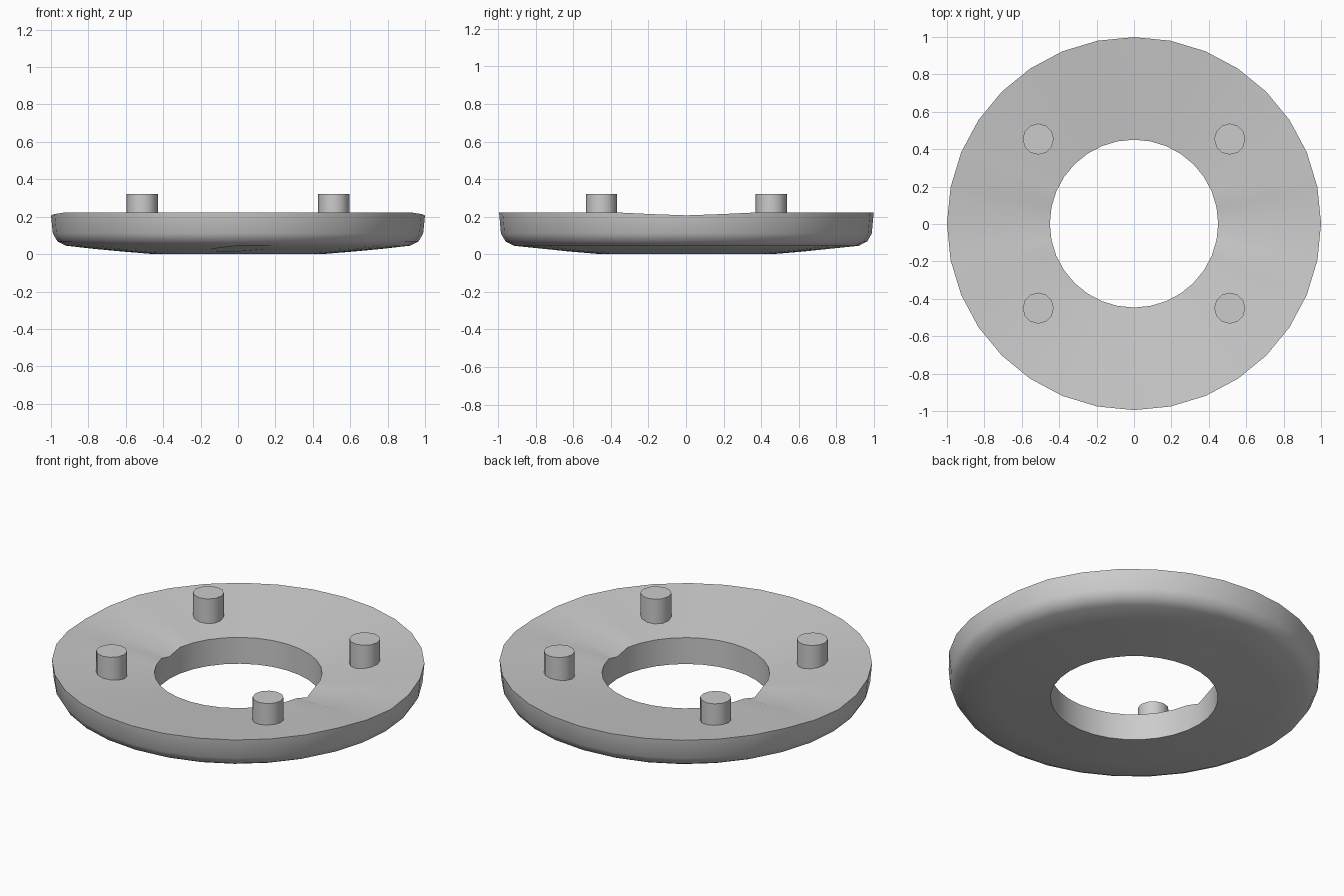
import bpy, bmesh, math

if "Cube" in bpy.data.objects:
    bpy.data.objects.remove(bpy.data.objects["Cube"])

SEG = 32
CY = 0.002

# Cross-section of the ring (radius, height), closed loop; the top dishes inwards
PROFILE = [(0.45, 0.0), (0.62, 0.014), (0.76, 0.027), (0.92, 0.045), (0.965, 0.068),
           (0.99, 0.11), (1.0, 0.223), (0.72, 0.189), (0.45, 0.156)]


def finish(bm, name, angle):
    bmesh.ops.recalc_face_normals(bm, faces=bm.faces)
    mesh = bpy.data.meshes.new(name)
    bm.to_mesh(mesh)
    bm.free()
    ob = bpy.data.objects.new(name, mesh)
    bpy.context.collection.objects.link(ob)
    bpy.ops.object.select_all(action='DESELECT')
    ob.select_set(True)
    bpy.context.view_layer.objects.active = ob
    bpy.ops.object.shade_smooth_by_angle(angle=math.radians(angle))
    return ob


# Ring disc, with shallow radial grooves on top and recesses underneath
bm = bmesh.new()
rings = []
half = SEG // 2
for i in range(SEG):
    a = 2 * math.pi * i / SEG
    loop = []
    for j, (r, z) in enumerate(PROFILE):
        if i % half == 0 and j >= 6:
            z -= (0.016, 0.02, 0.025)[j - 6]
        elif i % half in (1, half - 1) and j == 6:
            z -= 0.009
        if i % half == SEG // 4 and j == 2:
            z += 0.025
        loop.append(bm.verts.new((r * math.cos(a), r * math.sin(a) * 0.997 + CY, z)))
    rings.append(loop)
n = len(PROFILE)
for i in range(SEG):
    p, q = rings[i], rings[(i + 1) % SEG]
    for j in range(n):
        k = (j + 1) % n
        bm.faces.new((p[j], q[j], q[k], p[k]))
finish(bm, "ring_disc", 40)

# Four upright pegs
for sx in (-1, 1):
    for sy in (-1, 1):
        bm = bmesh.new()
        bmesh.ops.create_cone(bm, cap_ends=True, segments=12, radius1=0.083,
                              radius2=0.083, depth=0.16)
        bmesh.ops.translate(bm, verts=bm.verts, vec=(0.512 * sx, 0.452 * sy + CY, 0.241))
        side = ("left" if sx < 0 else "right") + ("_front" if sy < 0 else "_back")
        finish(bm, "peg_" + side, 40)
